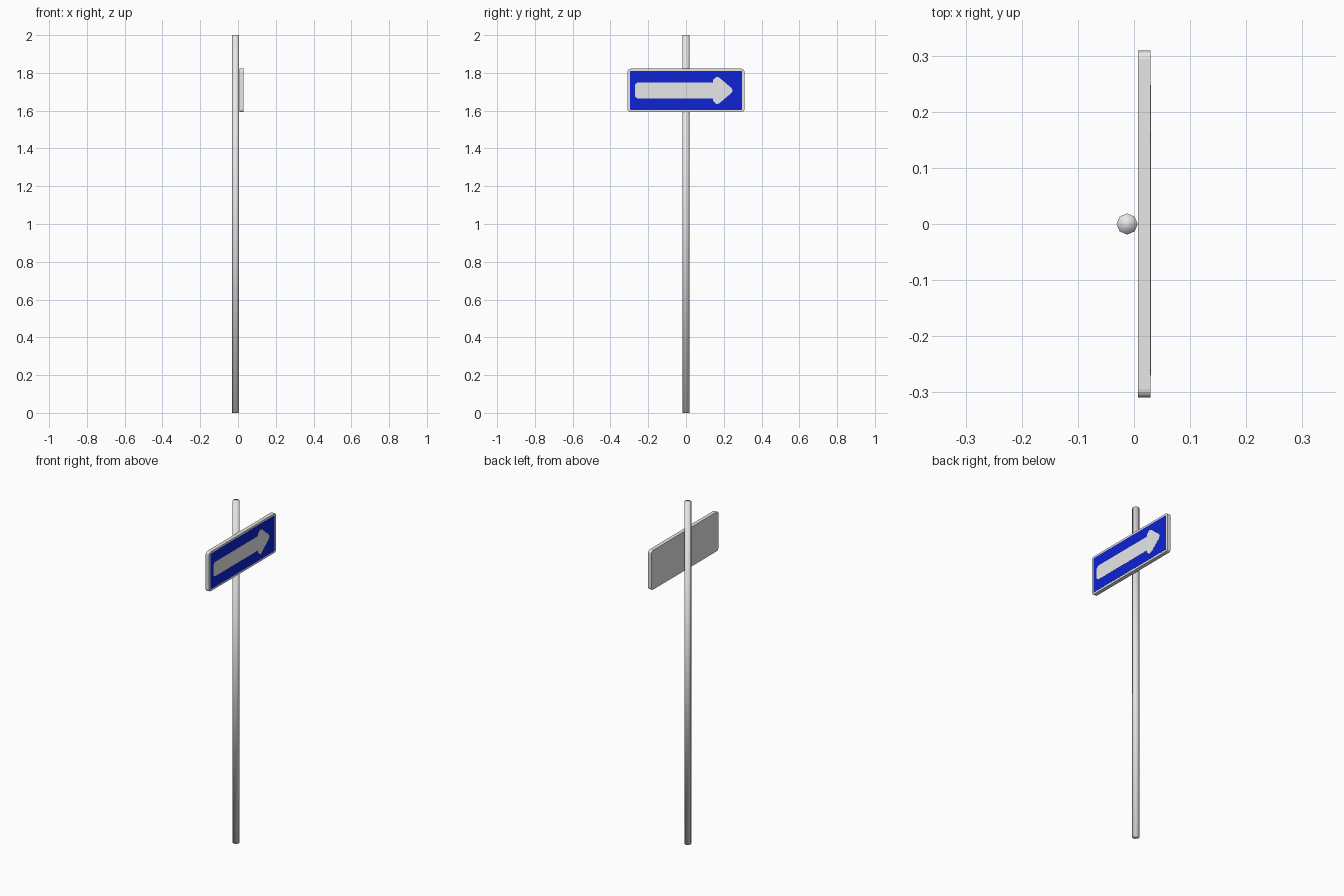
import bpy, bmesh, math

if "Cube" in bpy.data.objects:
    bpy.data.objects.remove(bpy.data.objects["Cube"])


def material(name, rgb):
    m = bpy.data.materials.new(name)
    m.diffuse_color = (*rgb, 1)
    m.use_nodes = True
    m.node_tree.nodes["Principled BSDF"].inputs["Base Color"].default_value = m.diffuse_color
    return m


GREY = material("light grey metal", (0.8, 0.8, 0.8))
BLUE = material("sign blue", (0.004, 0.017, 0.64))
WHITE = material("arrow white", (0.8, 0.8, 0.8))
ZC = 1.707  # height of the sign centre


def plate(name, outline, x0, x1, mat):
    """Extrude a (y, z) outline, relative to the sign centre, from x0 to x1."""
    bm = bmesh.new()
    face = bm.faces.new([bm.verts.new((x0, y, ZC + z)) for y, z in outline])
    ext = bmesh.ops.extrude_face_region(bm, geom=[face])
    for v in ext["geom"]:
        if isinstance(v, bmesh.types.BMVert):
            v.co.x = x1
    bmesh.ops.recalc_face_normals(bm, faces=bm.faces)
    me = bpy.data.meshes.new(name)
    bm.to_mesh(me)
    bm.free()
    me.materials.append(mat)
    ob = bpy.data.objects.new(name, me)
    bpy.context.collection.objects.link(ob)
    return ob


def rounded(w, h, r, n=4):
    """Rounded rectangle with half sizes w and h."""
    pts = []
    for k, (sy, sz) in enumerate([(1, 1), (-1, 1), (-1, -1), (1, -1)]):
        for i in range(n + 1):
            a = math.pi / 2 * (k + i / n)
            pts.append((sy * (w - r) + r * math.cos(a), sz * (h - r) + r * math.sin(a)))
    return pts


# Sign board, blue face and arrow
plate("sign_board", rounded(0.309, 0.115, 0.015), 0.007, 0.029, GREY)
plate("blue_face", rounded(0.296, 0.104, 0.004, 2), 0.0285, 0.0295, BLUE)
upper = [(0.248, 0.0), (0.24, 0.014), (0.175, 0.069), (0.162, 0.073), (0.142, 0.055),
         (0.142, 0.042), (-0.258, 0.042), (-0.27, 0.03)]
plate("arrow", upper + [(y, -z) for y, z in reversed(upper[1:])], 0.029, 0.0301, WHITE)

# Post
bpy.ops.mesh.primitive_cylinder_add(vertices=8, radius=0.0188, depth=2, location=(-0.0122, 0, 1))
post = bpy.context.object
post.name = "post"
post.data.materials.append(GREY)
bpy.ops.object.shade_smooth()
